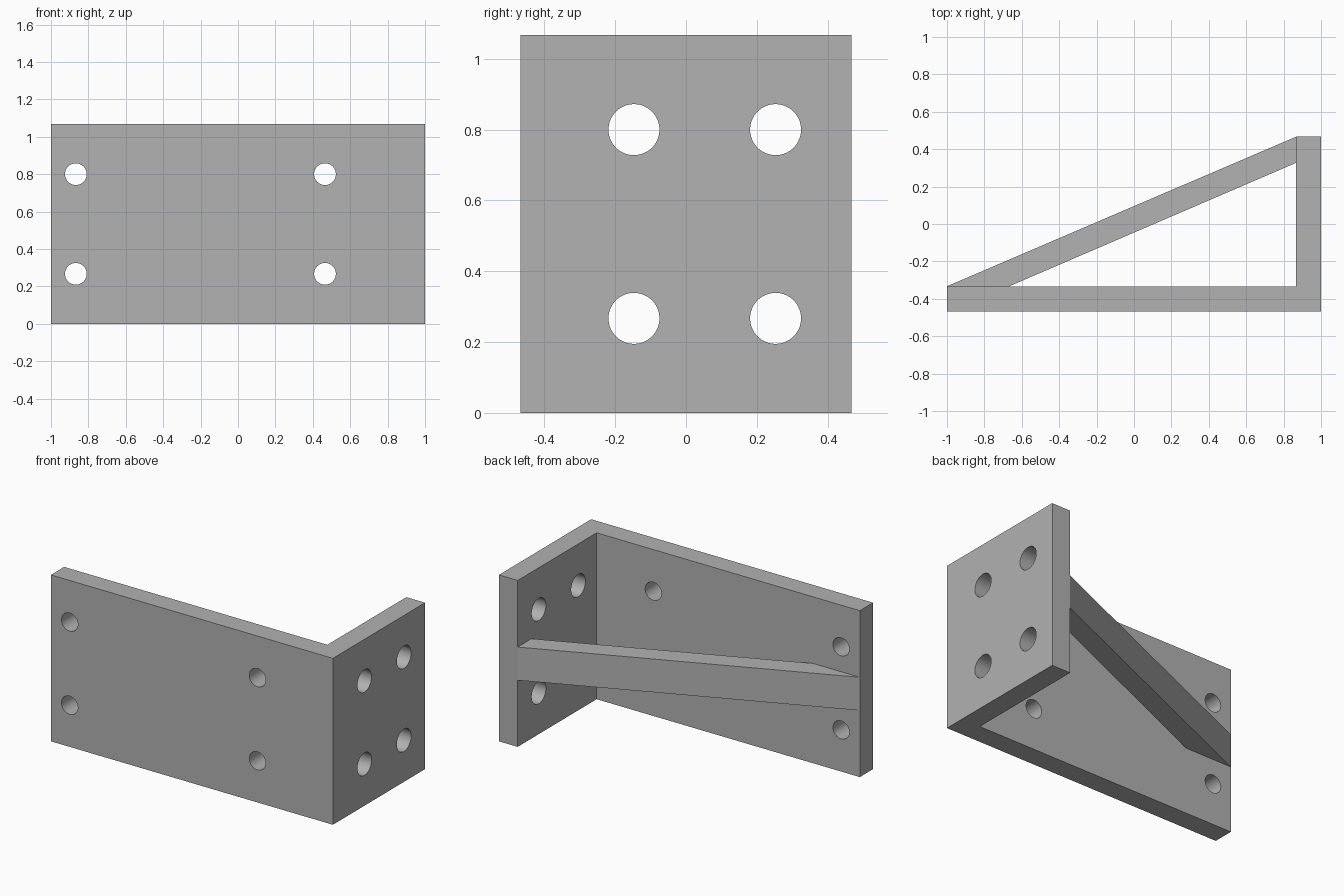
import bpy
import bmesh
import math
from mathutils import Matrix

default = bpy.data.objects.get("Cube")
if default:
    bpy.data.objects.remove(default, do_unlink=True)

grey = bpy.data.materials.new("plain grey")
grey.use_nodes = True
colour = (0.445, 0.445, 0.445, 1)
grey.diffuse_color = colour
grey.node_tree.nodes["Principled BSDF"].inputs["Base Color"].default_value = colour

HEIGHT = 1.067
HOLE_HEIGHTS = (0.267, 0.80)


def add_object(name, bm):
    bmesh.ops.recalc_face_normals(bm, faces=bm.faces)
    mesh = bpy.data.meshes.new(name)
    bm.to_mesh(mesh)
    bm.free()
    mesh.materials.append(grey)
    obj = bpy.data.objects.new(name, mesh)
    bpy.context.collection.objects.link(obj)
    return obj


def extrude_outline(name, outline, bottom, top):
    """Raise a plan outline into a solid between two heights."""
    bm = bmesh.new()
    face = bm.faces.new([bm.verts.new((x, y, bottom)) for x, y in outline])
    raised = bmesh.ops.extrude_face_region(bm, geom=[face])
    verts = [v for v in raised["geom"] if isinstance(v, bmesh.types.BMVert)]
    bmesh.ops.translate(bm, verts=verts, vec=(0, 0, top - bottom))
    return add_object(name, bm)


def add_drill(bm, centre, radius, axis):
    turn = Matrix.Rotation(math.pi / 2, 4, axis)
    bmesh.ops.create_cone(bm, cap_ends=True, segments=64, radius1=radius,
                          radius2=radius, depth=0.3,
                          matrix=Matrix.Translation(centre) @ turn)


# L-shaped bracket: long front plate and short side plate
bracket = extrude_outline("angle_bracket", [
    (-1, -0.467), (1, -0.467), (1, 0.467),
    (0.867, 0.467), (0.867, -0.333), (-1, -0.333)], 0, HEIGHT)

# Bolt holes: small through the front plate, larger through the side plate
bm = bmesh.new()
for z in HOLE_HEIGHTS:
    for x in (-0.867, 0.465):
        add_drill(bm, (x, -0.4, z), 0.058, 'X')
    for y in (-0.147, 0.253):
        add_drill(bm, (0.933, y, z), 0.072, 'Y')
drills = add_object("hole_cutter", bm)
drills.hide_render = True

cut = bracket.modifiers.new("bolt holes", 'BOOLEAN')
cut.operation = 'DIFFERENCE'
cut.solver = 'EXACT'
cut.object = drills
bpy.ops.object.select_all(action='DESELECT')
bpy.context.view_layer.objects.active = bracket
bracket.select_set(True)
bpy.ops.object.modifier_apply(modifier=cut.name)
bpy.data.objects.remove(drills, do_unlink=True)
bpy.ops.object.shade_smooth_by_angle(angle=math.radians(30))

# Diagonal brace joining the free ends of the plates at mid height
extrude_outline("diagonal_brace", [
    (-1, -0.333), (-0.667, -0.333), (0.867, 0.327), (0.867, 0.467)],
    0.427, 0.64)
